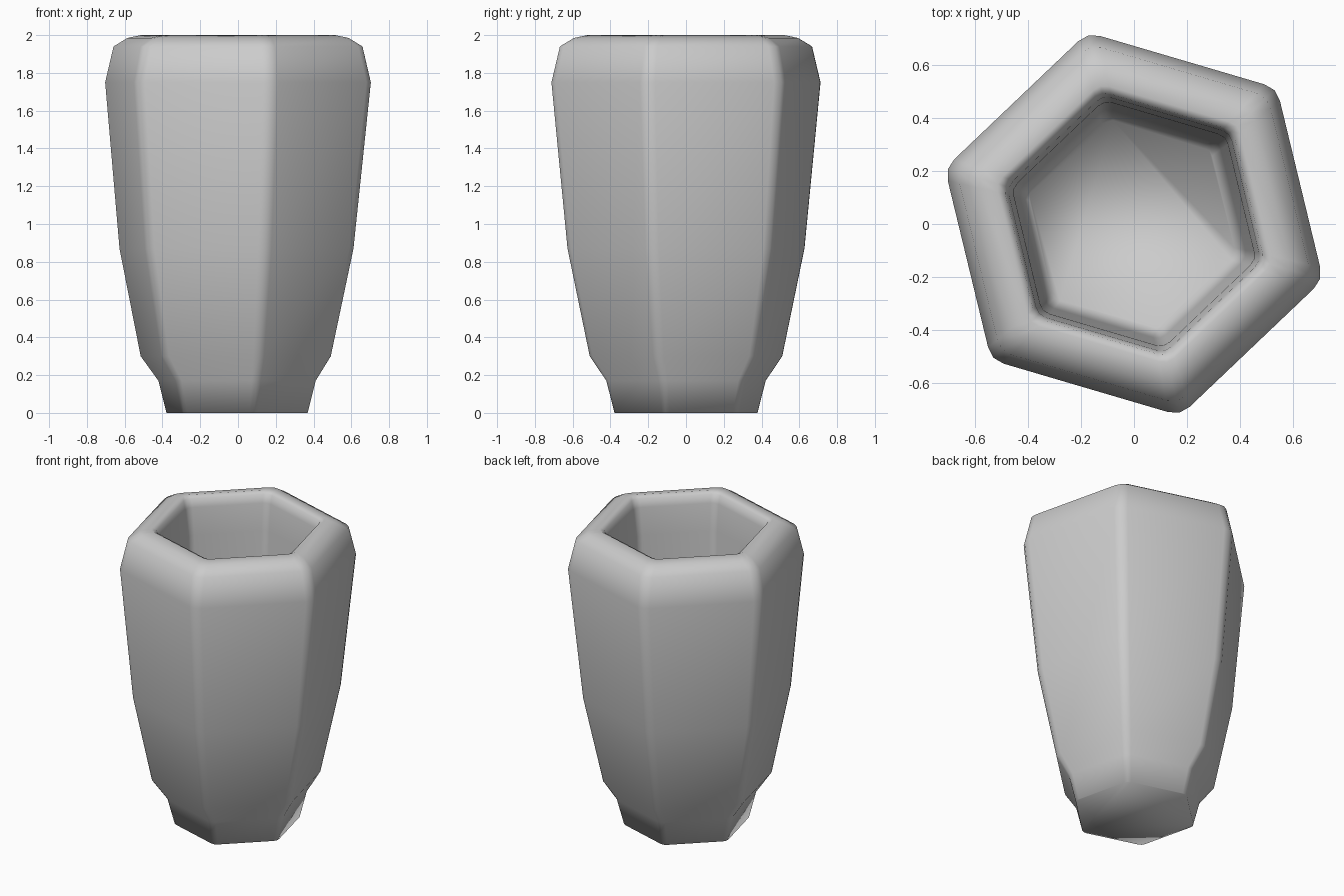
import bpy, bmesh, math
from mathutils import Vector

if "Cube" in bpy.data.objects:
    bpy.data.objects.remove(bpy.data.objects["Cube"])

TURN = math.radians(43.6)   # rotation of the hexagon
CUT = 0.065                 # corner rounding, as a share of the side

# Profile from base, over the rim, to the inner floor: radius, height, x offset
PROFILE = [
    (0.396, 0.00, -0.005),
    (0.441, 0.17, -0.005),
    (0.533, 0.30, -0.012),
    (0.656, 0.87, -0.008),
    (0.745, 1.75, 0.0),
    (0.698, 1.94, 0.0),
    (0.620, 1.985, 0.0),
    (0.545, 2.00, 0.0),
    (0.515, 1.985, 0.0),
    (0.500, 1.93, 0.0),
    (0.480, 1.75, 0.0),
    (0.450, 0.87, -0.005),
    (0.410, 0.40, -0.008),
]


def hex_ring(bm, radius, z, dx):
    """Hexagon with three points rounding each corner."""
    corners = [Vector((dx + radius * math.cos(TURN + i * math.pi / 3),
                       radius * math.sin(TURN + i * math.pi / 3), z)) for i in range(6)]
    ring = []
    for i, c in enumerate(corners):
        a = c.lerp(corners[i - 1], CUT)
        b = c.lerp(corners[(i + 1) % 6], CUT)
        for p in (a, c * 0.5 + (a + b) * 0.25, b):
            ring.append(bm.verts.new(p))
    return ring


# Vase: loft through the rings, close base and inner floor
bm = bmesh.new()
rings = [hex_ring(bm, *p) for p in PROFILE]
for lo, hi in zip(rings, rings[1:]):
    n = len(lo)
    for i in range(n):
        j = (i + 1) % n
        bm.faces.new((lo[i], lo[j], hi[j], hi[i]))
bm.faces.new(rings[0][::-1])
bm.faces.new(rings[-1])
bmesh.ops.recalc_face_normals(bm, faces=bm.faces)
for f in bm.faces:
    f.smooth = True

mesh = bpy.data.meshes.new("hexagonal_vase")
bm.to_mesh(mesh)
bm.free()
vase = bpy.data.objects.new("hexagonal_vase", mesh)
bpy.context.collection.objects.link(vase)
